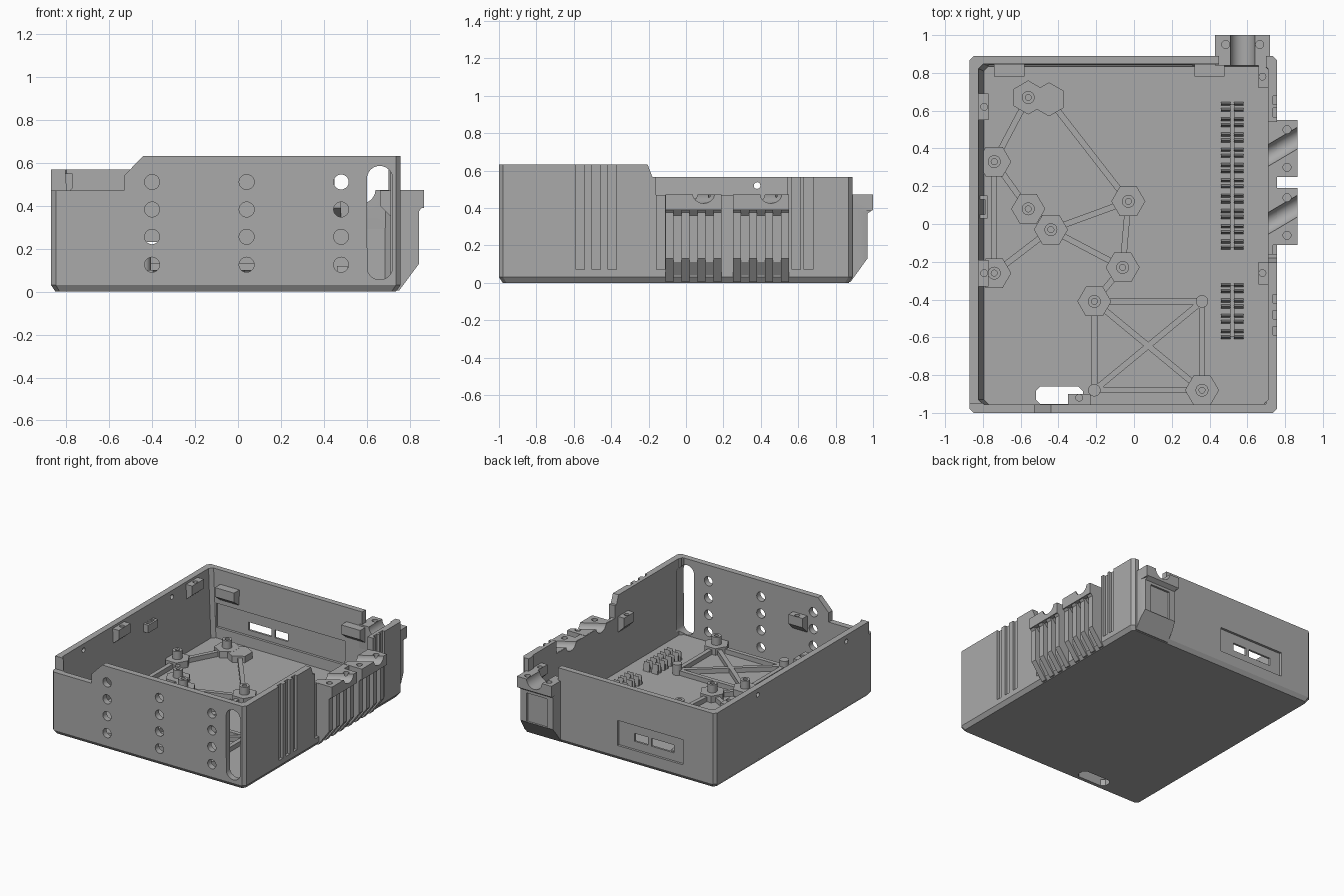
import bpy, bmesh, math
from mathutils import Vector, Matrix

if "Cube" in bpy.data.objects:
    bpy.data.objects.remove(bpy.data.objects["Cube"], do_unlink=True)

GREY = bpy.data.materials.new("plain_grey")
GREY.use_nodes = True
GREY.diffuse_color = (0.4, 0.4, 0.4, 1)
GREY.node_tree.nodes["Principled BSDF"].inputs["Base Color"].default_value = GREY.diffuse_color
PARTS = []


def finish(name, bm):
    bmesh.ops.recalc_face_normals(bm, faces=bm.faces)
    mesh = bpy.data.meshes.new(name)
    bm.to_mesh(mesh)
    bm.free()
    mesh.materials.append(GREY)
    ob = bpy.data.objects.new(name, mesh)
    bpy.context.collection.objects.link(ob)
    PARTS.append(ob)
    return ob


def loft(name, rings):
    """Closed solid through rings of equal point count."""
    bm = bmesh.new()
    loops = [[bm.verts.new(p) for p in ring] for ring in rings]
    bm.faces.new(loops[0])
    bm.faces.new(loops[-1])
    n = len(loops[0])
    for a, b in zip(loops, loops[1:]):
        for i in range(n):
            j = (i + 1) % n
            bm.faces.new((a[i], a[j], b[j], b[i]))
    return finish(name, bm)


def prism(name, axis, pts, a, b):
    place = {"x": lambda u, v, t: (t, u, v), "y": lambda u, v, t: (u, t, v),
             "z": lambda u, v, t: (u, v, t)}[axis]
    return loft(name, [[place(u, v, t) for u, v in pts] for t in (a, b)])


def box(name, x0, x1, y0, y1, z0, z1):
    return prism(name, "z", [(x0, y0), (x1, y0), (x1, y1), (x0, y1)], z0, z1)


def ngon(cx, cy, r, n=20, turn=0.0):
    return [(cx + r * math.cos(math.tau * i / n + turn),
             cy + r * math.sin(math.tau * i / n + turn)) for i in range(n)]


def clipped(x0, x1, y0, y1, c):
    return [(x0 + c, y0), (x1 - c, y0), (x1, y0 + c), (x1, y1 - c),
            (x1 - c, y1), (x0 + c, y1), (x0, y1 - c), (x0, y0 + c)]


def cut(ob, *cutters):
    for c in cutters:
        mod = ob.modifiers.new("cut", "BOOLEAN")
        mod.operation, mod.solver, mod.object = "DIFFERENCE", "EXACT", c
        bpy.context.view_layer.update()
        deps = bpy.context.evaluated_depsgraph_get()
        mesh = bpy.data.meshes.new_from_object(ob.evaluated_get(deps))
        ob.modifiers.clear()
        ob.data = mesh
        PARTS.remove(c)
        bpy.data.objects.remove(c, do_unlink=True)


# Open case with bevelled base and tapered inside
def ring(x0, x1, y0, y1, c, z):
    return [(x, y, z) for x, y in clipped(x0, x1, y0, y1, c)]


case = loft("case", [ring(-.85, .735, -.98, .87, .02, 0),
                     ring(-.87, .757, -1, .89, .022, .03),
                     ring(-.87, .757, -1, .89, .022, .632)])
cut(case, loft("cavity", [ring(-.795, .71, -.955, .835, .025, .05),
                          ring(-.83, .71, -.955, .85, .025, .7)]))

# Stepped wall tops
cut(case,
    box("low_rim", -1, .7, -.953, 1, .567, .8),
    prism("rim_ramp", "x", [(-.205, .8), (-.205, .632), (-.18, .567), (1, .567), (1, .8)], .69, .9),
    box("side_notch", .69, .9, -.16, .54, .47, .8),
    box("back_notch", .45, .7, .8, 1, .47, .8),
    prism("front_step", "y", [(-1, .47), (-.53, .47), (-.53, .54), (-.44, .632), (-.44, .8), (-1, .8)],
          -1.1, -.95))

# Front wall holes and long slot
for x in (-.4, .04, .48):
    for z in (.125, .255, .382, .51):
        cut(case, prism("hole", "y", ngon(x, z, .035), -1.1, -.9))
slot = [(.66 + .06 * math.cos(math.pi * i / 12), (.525 if i <= 12 else .115) + .06 * math.sin(math.pi * i / 12))
        for i in range(24)]
cut(case, prism("slot", "y", slot, -1.1, -.9))

# Back panel recesses and windows, floor opening, left wall holes
cut(case,
    box("outer_recess", -.6, -.05, .872, 1, .11, .3),
    box("inner_recess", -.77, .31, .7, .856, .13, .31),
    box("window_a", -.51, -.32, .8, 1, .17, .23),
    box("window_b", -.29, -.18, .8, 1, .17, .23),
    prism("floor_opening", "z", clipped(-.52, -.27, -.953, -.86, .025), -.1, .049 + .06))
for y in (.38, -.68):
    cut(case, prism("pin_hole", "x", ngon(y, .52, .018, 12), -1, -.7))

# Vertical grooves on the right wall
for y in (-.565, -.48, -.395, -.135, .59, .655):
    cut(case, box("groove", .737, .8, y - .023, y + .023, .07, .7))


# Finned cable clamps on the right wall
def rod(name, p, q, r):
    p, q = Vector(p), Vector(q)
    bm = bmesh.new()
    rot = (q - p).to_track_quat("Z", "Y").to_matrix().to_4x4()
    bmesh.ops.create_cone(bm, cap_ends=True, segments=24, radius1=r, radius2=r, depth=(q - p).length,
                          matrix=Matrix.Translation((p + q) / 2) @ rot)
    return finish(name, bm)


FIN = [(.72, .005), (.75, .005), (.843, .13), (.843, .375), (.865, .4), (.72, .4)]
CORE = [(.72, .03), (.75, .03), (.805, .11), (.805, .36), (.84, .4), (.72, .4)]
for y0 in (-.11, .25):
    w = .3 / 7
    prism("clamp_core", "y", CORE, y0 + .005, y0 + .295)
    for i in range(0, 7, 2):
        prism("clamp_fin", "y", FIN, y0 + i * w, y0 + (i + 1) * w)
    cap = box("clamp_cap", .713, .865, y0, y0 + .3, .39, .472)
    channel_start = (.62, y0 + .06, .475)
    channel_end = (.95, y0 + .255, .475)
    cut(cap, rod("channel", channel_start, channel_end, .05))
    for y in (y0 + .05, y0 + .25):
        cut(cap, prism("screw_hole", "z", ngon(.81, y, .021), .42, .6))
    cut(case, rod("channel", channel_start, channel_end, .05))

# Rear cable port
port = prism("rear_port", "x", [(.86, .005), (.88, .005), (.97, .13), (.97, .37), (1, .39),
                                (1, .472), (.84, .472), (.84, .3)], .43, .72)
cut(port, rod("channel", (.575, .7, .475), (.575, 1.1, .475), .065),
    box("panel", .49, .66, .955, 1.1, .13, .35),
    prism("left_chamfer", "z", [(.4, .93), (.43, .93), (.47, 1.1), (.4, 1.1)], -.1, .385),
    prism("right_chamfer", "z", [(.75, .93), (.72, .93), (.68, 1.1), (.75, 1.1)], -.1, .385))
for x in (.485, .665):
    cut(port, prism("screw_hole", "z", ngon(x, .95, .021), .42, .6))
cut(case, rod("channel", (.575, .7, .475), (.575, 1.1, .475), .065))


# Lid tabs around the rim, each a wedge with a screw hole
def tab(axis, wall, tip, c, half, top, hole=True):
    pts = [(wall, top - .13), (tip, top - .07), (tip, top), (wall, top)]
    ob = prism("lid_tab", axis, pts, c - half, c + half)
    if hole:
        m = (wall + 2 * tip) / 3
        x, y = (m, c) if axis == "y" else (c, m)
        cut(ob, prism("tab_hole", "z", ngon(x, y, .018, 14), top - .05, top + .1))


for y in (.62, -.26):
    tab("y", -.84, -.77, y, .07, .55)
for y in (.78, -.26):
    tab("y", .72, .66, y, .06, .47)
for x in (-.66, .4):
    tab("x", .86, .78, x, .08, .46, False)
tab("x", -.96, -.9, -.29, .06, .47)
catch = box("left_catch", -.84, -.775, .03, .15, .39, .45)
cut(catch, box("catch_gap", -.815, -.79, .05, .13, .3, .6))

# Raised floor frame: hexagon pads, stand-offs and beams
PADS = [(-.56, .67), (-.74, .33), (-.56, .08), (-.44, -.03), (-.03, .12), (-.06, -.23),
        (-.74, -.26), (-.21, -.41), (.36, -.88), (.36, -.41), (-.21, -.88), (-.45, .66)]
BEAMS = [(0, 1), (11, 4), (1, 2), (1, 6), (6, 3), (2, 3), (3, 4), (3, 5), (4, 5), (5, 7),
         (7, 9), (9, 8), (8, 10), (10, 7), (7, 8), (9, 10)]
for i, (x, y) in enumerate(PADS):
    if i in (9, 10):
        prism("round_post", "z", ngon(x, y, .033), .04, .13)
        continue
    prism("pad", "z", ngon(x, y, .09, 6, math.pi / 6 if i in (0, 11) else 0), .04, .1 if i < 11 else .099)
    if i < 11:
        post = prism("stand_off", "z", ngon(x, y, .034), .09, .16)
        cut(post, prism("bore", "z", ngon(x, y, .016, 12), .11, .2))
for i, j in BEAMS:
    p, q = Vector(PADS[i]), Vector(PADS[j])
    d = (q - p).normalized() * .016
    s = Vector((-d.y, d.x))
    prism("beam", "z", [tuple(v) for v in (p + s, p - s, q - s, q + s)], .04, .085)

# Two rows of small floor fins with a spine
for start, count in ((.62, 10), (-.34, 4)):
    end = start - .081 * (count - 1)
    box("fin_spine", .508, .532, end - .015, start + .015, .04, .07)
    for k in range(count):
        y = start - .081 * k
        for x in (.485, .555):
            for o in (-.016, .016):
                prism("floor_fin", "x", [(y + o - .011, .04), (y + o + .011, .04), (y + o, .12)],
                      x - .025, x + .025)

# Smooth round parts, keep edges sharp
bpy.ops.object.select_all(action="DESELECT")
for ob in PARTS:
    ob.select_set(True)
bpy.context.view_layer.objects.active = case
bpy.ops.object.shade_smooth_by_angle(angle=math.radians(25))
